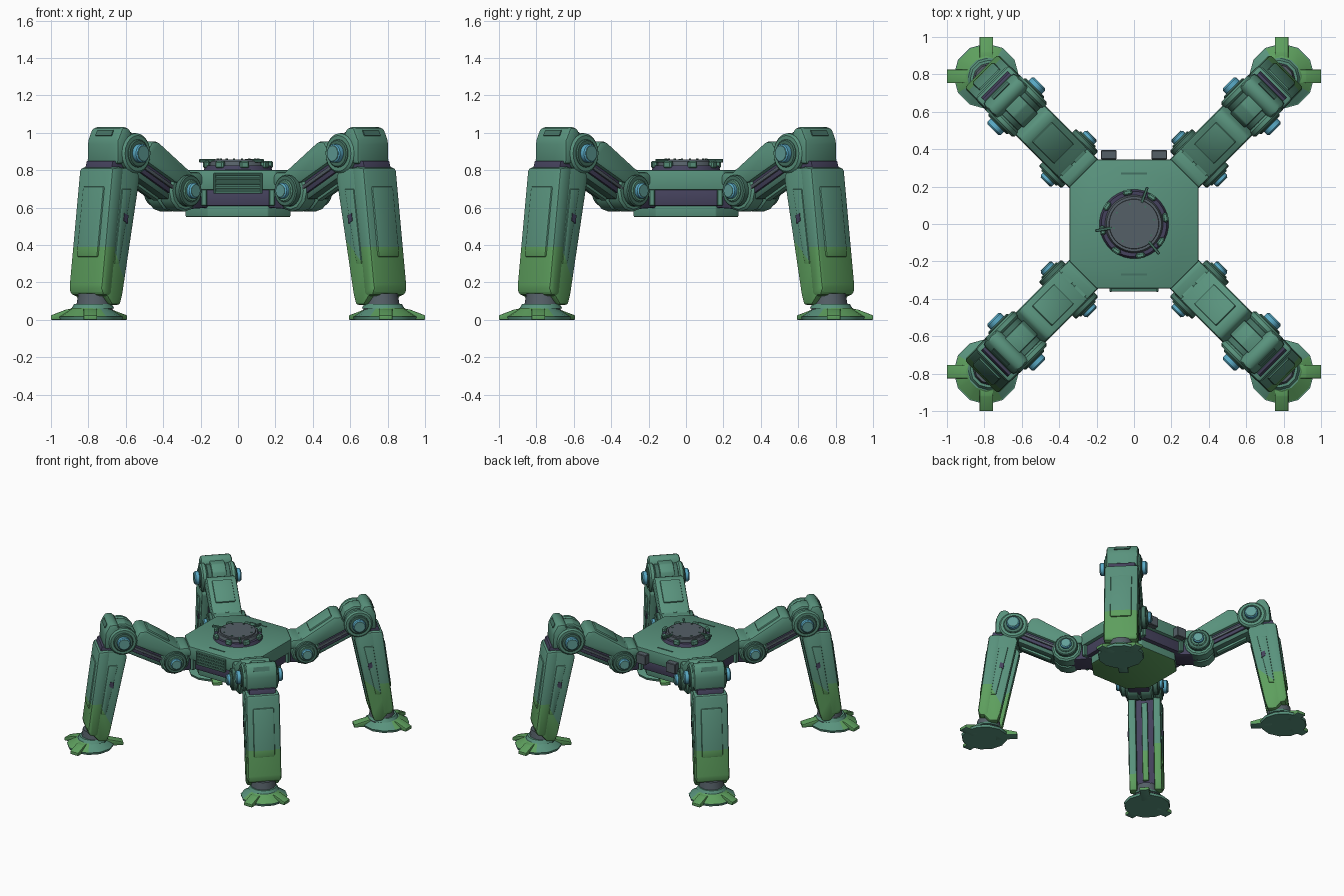
import bpy, bmesh
from math import radians, pi, cos, sin, atan2
from mathutils import Matrix, Vector

cube = bpy.data.objects.get("Cube")
if cube:
    bpy.data.objects.remove(cube, do_unlink=True)


def material(name, colour):
    m = bpy.data.materials.new(name)
    m.use_nodes = True
    m.diffuse_color = (*colour, 1)
    m.node_tree.nodes["Principled BSDF"].inputs["Base Color"].default_value = (*colour, 1)
    return m


GREEN = material("sea green armour", (.1, .29, .205))
LEAF = material("leaf green paint", (.11, .345, .11))
DARK = material("dark green metal", (.06, .17, .125))
PURPLE = material("purple frame", (.06, .055, .11))
GREY = material("slate grey metal", (.09, .115, .135))
BLUE = material("light blue caps", (.1, .4, .56))
TEAL = material("pale teal cap faces", (.12, .35, .32))

LEGS = {"back_left": 45, "back_right": 135, "front_right": 225, "front_left": 315}
HIP, KNEE = Vector((.495, 0, .69)), Vector((.89, 0, .89))
ARM = Matrix.Translation(HIP) @ Matrix.Rotation(-atan2(KNEE.z - HIP.z, KNEE.x - HIP.x), 4, 'Y')


def finish(name, bm, mats, leg=False, matrix=None):
    """Turn a bmesh into one object, or into one object per leg."""
    if matrix:
        bm.transform(matrix)
    bmesh.ops.recalc_face_normals(bm, faces=bm.faces)
    mesh = bpy.data.meshes.new(name)
    for f in bm.faces:
        f.smooth = True
    bm.to_mesh(mesh)
    bm.free()
    for m in mats:
        mesh.materials.append(m)
    mesh.set_sharp_from_angle(angle=radians(32))
    for label, angle in (LEGS.items() if leg else [("", 0)]):
        obj = bpy.data.objects.new(f"{label}_{name}" if label else name, mesh)
        obj.rotation_euler.z = radians(angle)
        bpy.context.collection.objects.link(obj)


def extrude(bm, points, offset, bevel):
    """Close a ring of points, extrude it and round the edges."""
    face = bm.faces.new([bm.verts.new(p) for p in points])
    new = bmesh.ops.extrude_face_region(bm, geom=[face])["geom"]
    bmesh.ops.translate(bm, vec=offset, verts=[v for v in new if isinstance(v, bmesh.types.BMVert)])
    if bevel:
        edges = {e for v in face.verts for e in v.link_edges} | {
            e for g in new if isinstance(g, bmesh.types.BMFace) for e in g.edges}
        bmesh.ops.bevel(bm, geom=list(edges), offset=bevel, segments=2, profile=.5,
                        affect='EDGES', clamp_overlap=True)


def side_part(name, profile, w0, w1, mat, bevel=.008, matrix=None, paint=None, mirror=False):
    """Side profile (reach, height) extruded across the leg; paint = plane below which it is leaf green."""
    bm = bmesh.new()
    for s in ((1, -1) if mirror else (1,)):
        extrude(bm, [(r, s * w0, z) for r, z in profile], (0, s * (w1 - w0), 0), bevel)
    if paint:
        co, no = Vector(paint[0]), Vector(paint[1])
        bmesh.ops.bisect_plane(bm, geom=bm.verts[:] + bm.edges[:] + bm.faces[:], plane_co=co, plane_no=no)
        for f in bm.faces:
            f.material_index = int((f.calc_center_median() - co).dot(no) < 0)
    finish(name, bm, [mat, LEAF], True, matrix)


def barrels(name, pivot, radius, w0, w1, mat, sides=20, bevel=.006):
    """Matching pair of cylinders on both sides of a pivot."""
    bm = bmesh.new()
    ring = [(pivot.x + radius * cos(2 * pi * i / sides), pivot.z + radius * sin(2 * pi * i / sides))
            for i in range(sides)]
    for s in (1, -1):
        extrude(bm, [(r, s * w0, z) for r, z in ring], (0, s * (w1 - w0), 0), 0)
    rims = [e for e in bm.edges if abs(e.verts[0].co.y - e.verts[1].co.y) < .0001]
    bmesh.ops.bevel(bm, geom=rims, offset=bevel, segments=1, affect='EDGES')
    finish(name, bm, [mat], True)


def octagon(name, half, corner, z0, z1, mats, bevel=.006):
    bm = bmesh.new()
    quarter = [Vector((half, -corner, z0)), Vector((half, corner, z0))]
    ring = [Matrix.Rotation(k * pi / 2, 3, 'Z') @ p for k in range(4) for p in quarter]
    extrude(bm, ring, (0, 0, z1 - z0), bevel)
    if len(mats) > 1:
        bm.normal_update()
        for f in bm.faces:
            f.material_index = int(abs(f.normal.z) > .9 and f.calc_center_median().z < z0 + .01)
    finish(name, bm, mats)


def box(name, centre, size, mat, bevel=.004, angle=0):
    bm = bmesh.new()
    bmesh.ops.create_cube(bm, size=1, matrix=Matrix.Diagonal((*size, 1)))
    if bevel:
        bmesh.ops.bevel(bm, geom=bm.edges[:], offset=bevel, segments=1, affect='EDGES')
    finish(name, bm, [mat], matrix=Matrix.Rotation(angle, 4, 'Z') @ Matrix.Translation(centre))


def cone(name, x, r0, r1, z0, z1, mats, sides=24, leg=False):
    """Tapered disc; a second material covers the sloped faces that point away from the body."""
    bm = bmesh.new()
    bmesh.ops.create_cone(bm, cap_ends=True, segments=sides, radius1=r0, radius2=r1, depth=z1 - z0,
                          matrix=Matrix.Translation((x, 0, (z0 + z1) / 2)) @ Matrix.Rotation(pi / sides, 4, 'Z'))
    for f in bm.faces:
        f.material_index = int(len(mats) > 1 and f.calc_center_median().x > x + .03)
    finish(name, bm, mats, leg)


# Body
octagon("body_top", .345, .2, .695, .8, [GREEN])
octagon("body_band", .315, .18, .61, .7, [PURPLE])
octagon("body_bottom", .28, .16, .55, .63, [GREEN, LEAF])
for k in range(4):
    for s in (-1, 1):
        box("band_bracket", (.315, s * .182, .66), (.05, .03, .1), GREEN, angle=k * pi / 2)
for s in (-1, 1):
    box("top_slot", (0, s * .27, .8), (.14, .012, .006), DARK, 0)
    box("rear_latch", (s * .135, .37, .73), (.085, .05, .08), GREY)

# Front grille
box("grille_backing", (0, -.347, .73), (.25, .012, .1), DARK, 0)
for s in (-1, 1):
    box("grille_post", (s * .125, -.352, .73), (.014, .022, .11), GREEN)
for i in range(5):
    box("grille_slat", (0, -.353, .682 + i * .024), (.25, .016, .012), GREEN, .003)

# Ring mount on top
cone("mount_base", 0, .185, .175, .8, .825, [PURPLE], 32)
cone("mount_collar", 0, .157, .147, .82, .848, [GREY], 32)
cone("mount_disc", 0, .135, .132, .84, .858, [GREY], 32)
for i in range(8):
    a = i * pi / 4 + .2
    box("mount_block", (.172, 0, .83), (.03, .05, .04), GREEN, .008, a)
    box("mount_bolt", (.11, 0, .859), (.01, .01, .006), DARK, 0, a)
for i in range(3):
    box("mount_clamp", (.165, 0, .85), (.09, .016, .018), DARK, .003, radians(70 + 120 * i))

# Hips
side_part("hip_block", [(.3, .6), (.3, .75), (.48, .77), (.56, .72), (.56, .63), (.48, .59)], -.08, .08, PURPLE)
side_part("hip_cover", [(.36, .72), (.36, .765), (.4, .79), (.48, .79), (.48, .72)], -.108, .108, GREEN, .012)
barrels("hip_housing", HIP, .112, 0, .1, GREEN, 12, .012)
barrels("hip_ring", HIP, .085, .1, .14, DARK)
barrels("hip_hub", HIP, .06, .13, .15, GREEN)
barrels("hip_cap", HIP, .042, .14, .174, BLUE, 16)
barrels("hip_cap_face", HIP, .036, .17, .177, TEAL, 16, .002)

# Upper arms, laid out along the line from hip to knee
side_part("arm_cover", [(-.07, .035), (-.05, .095), (.03, .108), (.31, .138), (.355, .115), (.365, .0), (.1, .0)],
          -.113, .113, GREEN, .018, ARM)
side_part("arm_panel", [(.1, .11), (.1, .128), (.295, .149), (.295, .12)], -.075, .075, GREEN, .008, ARM)
side_part("arm_frame", [(.02, -.06), (.02, .04), (.42, .05), (.42, -.06)], -.088, .088, PURPLE, .006, ARM)
side_part("arm_rod", [(.05, -.035), (.05, -.015), (.4, -.015), (.4, -.035)], .085, .1, GREY, .004, ARM, mirror=True)
side_part("arm_underplate", [(.07, -.09), (.07, -.05), (.37, -.05), (.37, -.09)], -.075, .075, DARK, .01, ARM)
side_part("arm_underrib", [(.09, -.105), (.09, -.08), (.34, -.08), (.34, -.105)], -.02, .02, GREEN, .005, ARM)

# Knees
barrels("knee_housing", KNEE, .1, 0, .09, DARK, 16)
barrels("knee_ring", KNEE, .108, .085, .132, GREEN, 20, .012)
barrels("knee_hub", KNEE, .075, .125, .142, DARK)
barrels("knee_cap", KNEE, .05, .135, .174, BLUE, 16)
barrels("knee_cap_face", KNEE, .043, .17, .177, TEAL, 16, .002)
side_part("knee_band", [(.775, .9), (.8, .97), (.86, 1.005), (.95, 1.005), (.95, .94), (.82, .9)], -.055, .055, GREEN)
side_part("knee_cover", [(.915, .84), (.905, .98), (.935, 1.03), (.99, 1.03), (1.025, .96), (1.03, .83)],
          -.12, .12, GREEN, .022)
side_part("knee_slot", [(.995, 1.005), (1.003, 1.015), (1.02, .985), (1.008, .98)], -.06, .06, DARK, 0)
side_part("knee_collar", [(.9, .8), (.91, .85), (1.045, .85), (1.06, .8)], -.1, .1, PURPLE, .004)

# Shins
low = ((1.1, 0, .39), (0, 0, 1))
side_part("shin_shell", [(.985, .82), (1.075, .815), (1.158, .17), (1.145, .13), (1.08, .125)],
          -.128, .128, GREEN, .022, paint=low)
side_part("shin_panel", [(1.06, .715), (1.098, .715), (1.148, .335), (1.11, .335)], -.08, .08, GREEN, .012, paint=low)
for side, s, slant in (("left", 1, ((1.08, 0, .41), (-2, 0, 1))), ("right", -1, ((1.02, 0, .35), (.9, 0, 1)))):
    side_part(f"shin_{side}_wall", [(.86, .76), (.885, .81), (1.03, .815), (1.12, .14), (1.07, .08), (1.01, .08),
                                    (.99, .14)], s * .065, s * .122, GREEN, .012, paint=slant)
    side_part(f"shin_{side}_inlay", [(.93, .7), (1.0, .7), (1.06, .3), (1.02, .3)], s * .11, s * .129, GREEN, .006,
              paint=slant)
side_part("shin_vent", [(.96, .56), (.99, .57), (.995, .53), (.965, .515)], .12, .132, PURPLE, 0, mirror=True)
side_part("shin_core", [(.9, .83), (1.0, .83), (1.1, .11), (1.03, .11)], -.07, .07, PURPLE, .004)
side_part("shin_rib", [(.885, .76), (1.0, .76), (1.08, .16), (1.005, .16)], -.022, .022, GREEN, .006, paint=low)

# Ankles and feet
FOOT = 1.117
cone("ankle", FOOT - .03, .1, .085, .05, .14, [GREY], 12, True)
cone("ankle_ring", FOOT - .02, .115, .1, .06, .085, [GREEN], 12, True)
cone("foot_base", FOOT, .17, .175, 0, .018, [GREEN], 12, True)
cone("foot_skirt", FOOT, .17, .1, .018, .064, [GREEN, LEAF], 12, True)
bm = bmesh.new()
for angle, length in ((45, .21), (-45, .21), (180, .245)):
    turn = Matrix.Translation((FOOT, 0, 0)) @ Matrix.Rotation(radians(angle), 4, 'Z')
    outline = [(.08, 0), (.08, .062), (.13, .055), (length, .024), (length, 0)]
    extrude(bm, [turn @ Vector((d, -.036, z)) for d, z in outline],
            turn.to_3x3() @ Vector((0, .072, 0)), .004)
bm.normal_update()
for f in bm.faces:
    f.material_index = int(f.calc_center_median().z < .003)
finish("foot_toes", bm, [LEAF, GREEN], True)
